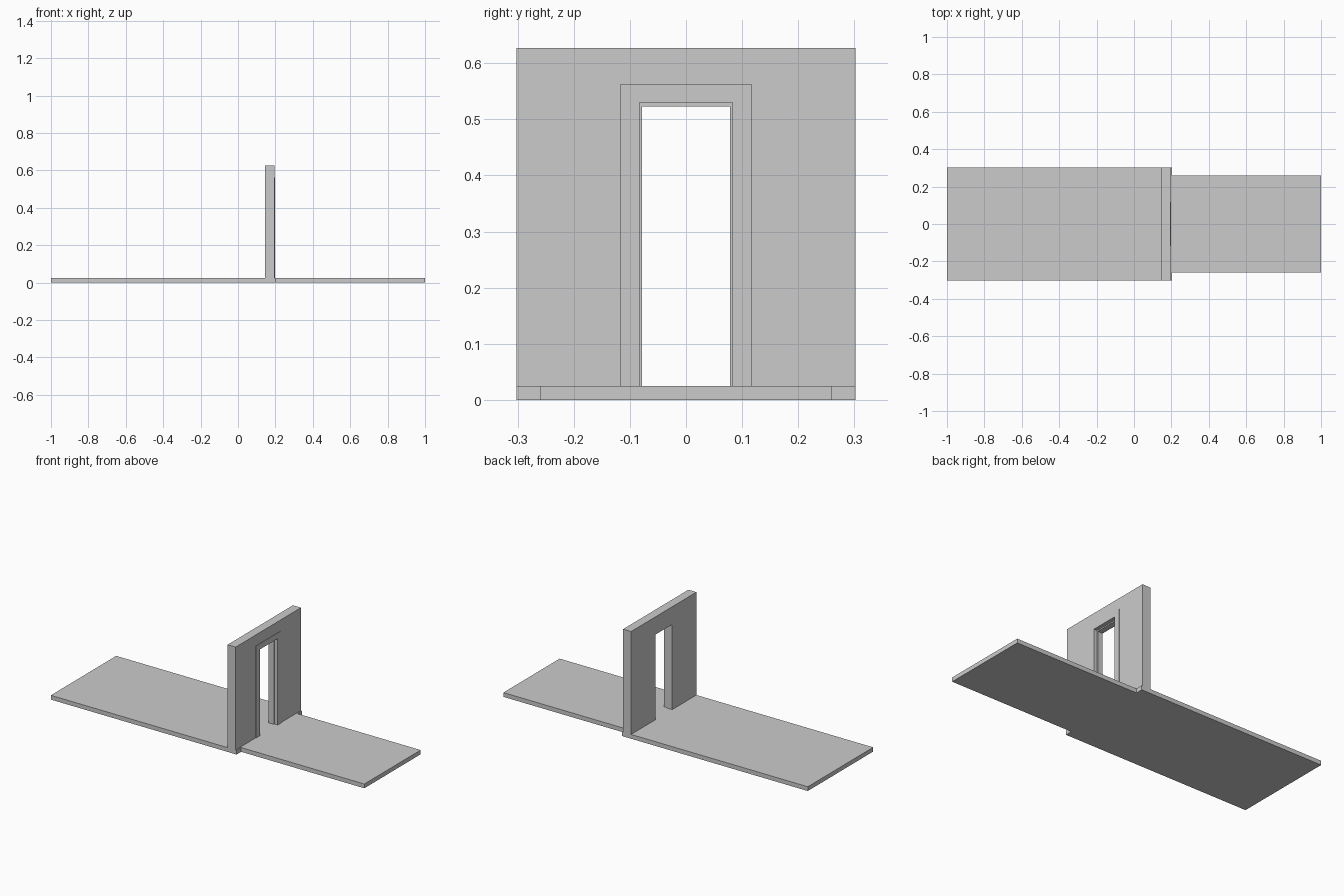
import bpy
import bmesh

if "Cube" in bpy.data.objects:
    bpy.data.objects.remove(bpy.data.objects["Cube"])


def make_object(name, bm):
    bmesh.ops.recalc_face_normals(bm, faces=bm.faces)
    mesh = bpy.data.meshes.new(name)
    bm.to_mesh(mesh)
    bm.free()
    obj = bpy.data.objects.new(name, mesh)
    bpy.context.collection.objects.link(obj)
    return obj


def extrude_x(name, profile, x0, x1):
    """Extrude a closed (y, z) profile from x0 to x1."""
    bm = bmesh.new()
    face = bm.faces.new([bm.verts.new((x0, y, z)) for y, z in profile])
    new = bmesh.ops.extrude_face_region(bm, geom=[face])["geom"]
    verts = [v for v in new if isinstance(v, bmesh.types.BMVert)]
    bmesh.ops.translate(bm, verts=verts, vec=(x1 - x0, 0, 0))
    return make_object(name, bm)


def slab(name, x0, x1, half, z0, z1):
    return extrude_x(name, [(-half, z0), (half, z0), (half, z1), (-half, z1)], x0, x1)


def portal(name, x0, x1, outer, top, inner, head, base):
    """Upside-down U: a panel with a doorway reaching its base."""
    right = [(inner, head), (inner, base), (outer, base), (outer, top)]
    left = [(-y, z) for y, z in reversed(right)]
    return extrude_x(name, right + left, x0, x1)


FLOOR = 0.025

# Floors on either side of the wall
slab("wide_floor", -1.0, 0.202, 0.302, 0, FLOOR)
slab("narrow_floor", 0.202, 1.0, 0.26, 0, FLOOR)

# Wall with its doorway
portal("wall", 0.144, 0.196, 0.302, 0.627, 0.083, 0.53, FLOOR)

# Door stop lining the rear part of the doorway
portal("door_stop", 0.144, 0.177, 0.083, 0.53, 0.078, 0.523, FLOOR)

# Thin trim around the doorway
portal("door_trim", 0.196, 0.199, 0.117, 0.563, 0.083, 0.53, FLOOR)
